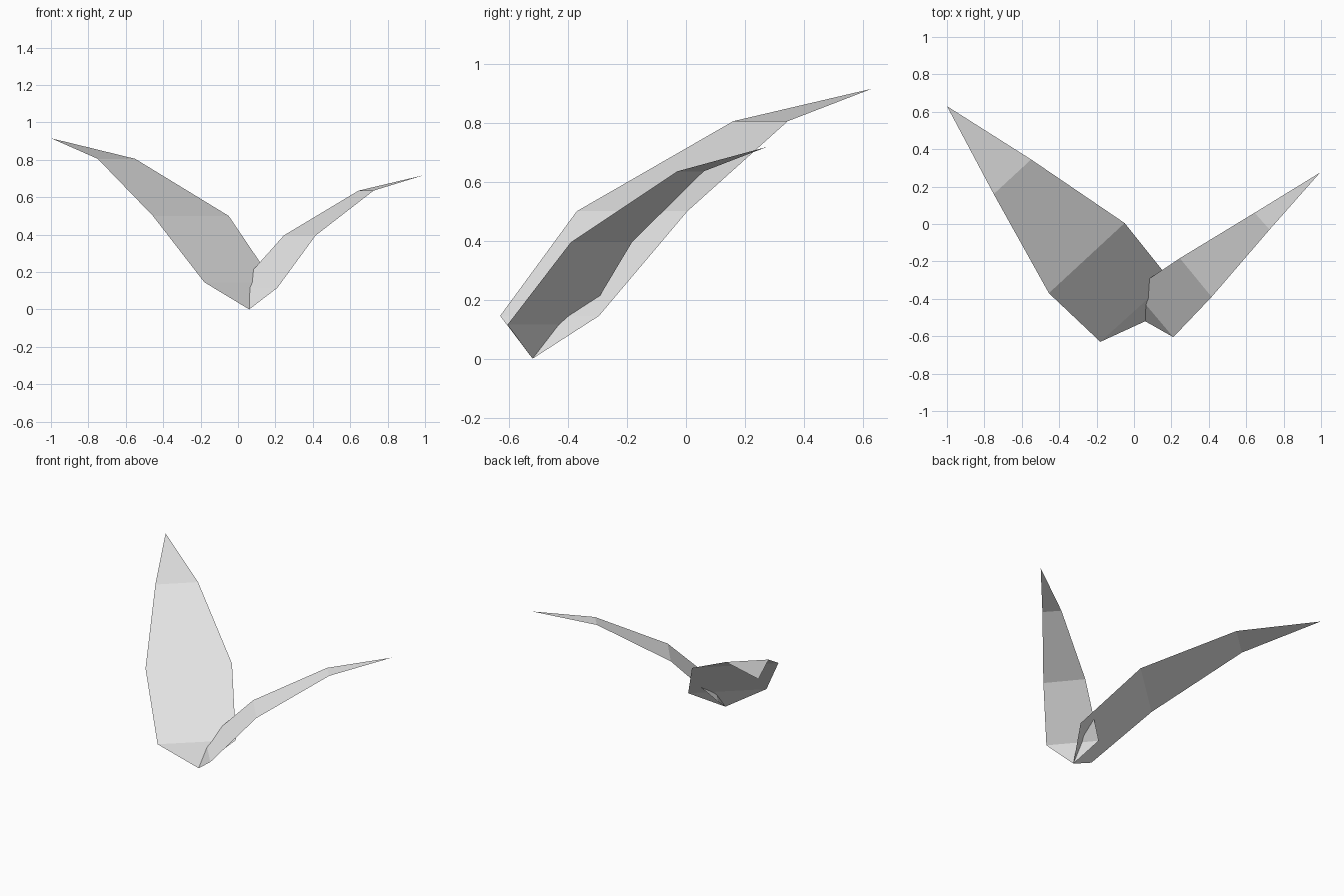
import bpy
import bmesh

cube = bpy.data.objects.get("Cube")
if cube:
    bpy.data.objects.remove(cube)

grey = bpy.data.materials.new("light grey")
grey.use_nodes = True
colour = (0.8, 0.8, 0.8, 1)
grey.diffuse_color = colour
grey.node_tree.nodes["Principled BSDF"].inputs["Base Color"].default_value = colour

BASE = (0.06, -0.52, 0)


def leaf(name, rungs, tip):
    """Thin folded blade: a base point, level rungs (z, outer xy, inner xy), a tip point."""
    bm = bmesh.new()
    base = bm.verts.new(BASE)
    pairs = [[bm.verts.new((x, y, z)) for x, y in ends] for z, *ends in rungs]
    end = bm.verts.new(tip)
    bm.faces.new((base, pairs[0][1], pairs[0][0]))
    for (a, b), (c, d) in zip(pairs, pairs[1:]):
        bm.faces.new((a, b, d, c))
    bm.faces.new((pairs[-1][0], pairs[-1][1], end))
    mesh = bpy.data.meshes.new(name)
    bm.to_mesh(mesh)
    bm.free()
    mesh.materials.append(grey)
    obj = bpy.data.objects.new(name, mesh)
    bpy.context.collection.objects.link(obj)
    return obj


# Broad leaf leaning to the right and back
leaf("large_leaf",
     [(0.145, (-0.18, -0.63), (0.19, -0.295)),
      (0.5, (-0.455, -0.37), (-0.05, 0.005)),
      (0.805, (-0.75, 0.16), (-0.55, 0.345))],
     (-1, 0.63, 0.915))

# Narrow leaf leaning to the left, its inner edge crossing the broad leaf;
# its rungs run left to right so both leaves face up and forward
leaf("small_leaf",
     [(0.115, (-0.005, -0.35), (0.21, -0.605)),
      (0.395, (0.245, -0.183), (0.415, -0.39)),
      (0.635, (0.645, 0.06), (0.725, -0.03))],
     (0.995, 0.275, 0.718))
